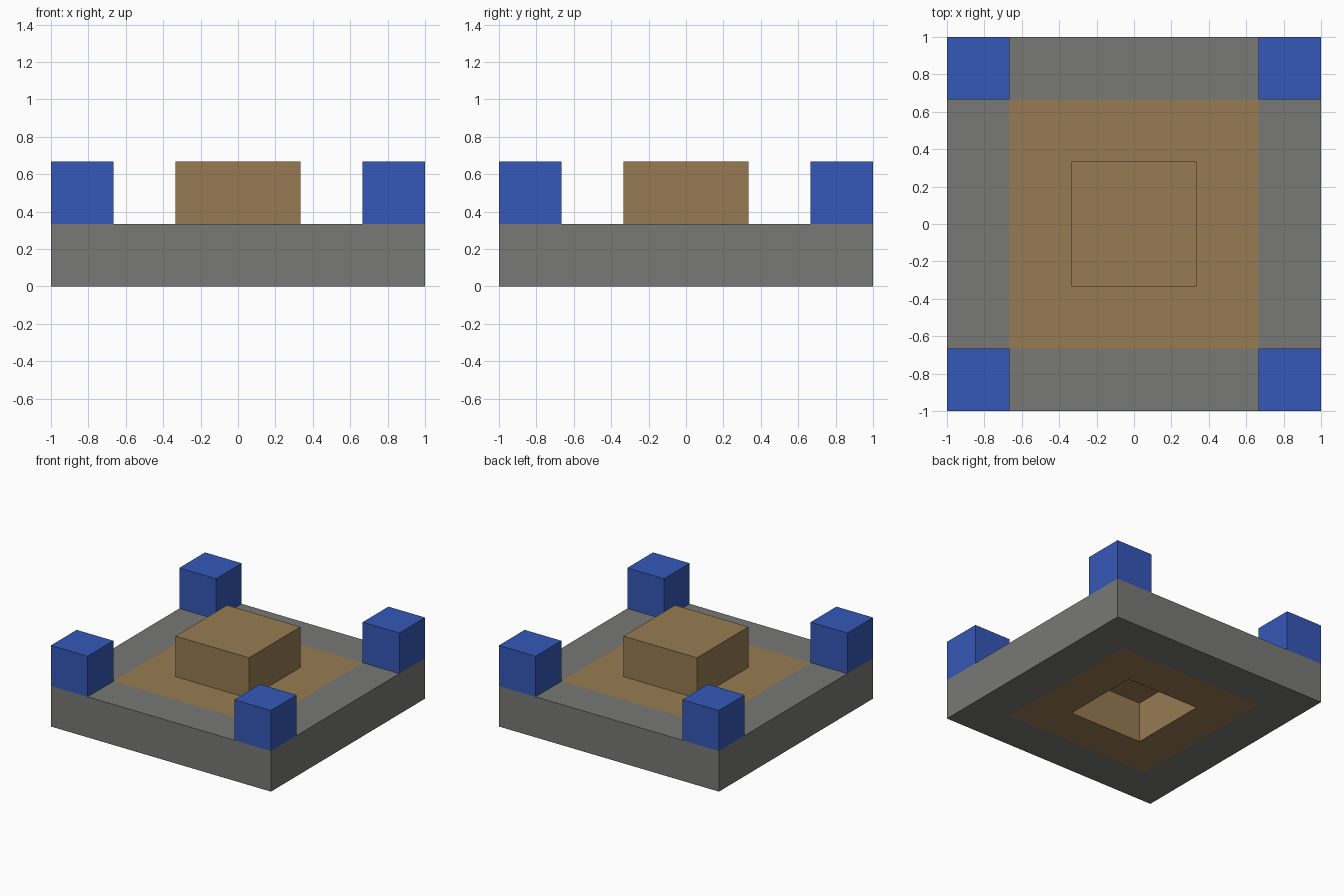
import bpy, bmesh
from mathutils import Matrix, Vector

if "Cube" in bpy.data.objects:
    bpy.data.objects.remove(bpy.data.objects["Cube"], do_unlink=True)

U = 1 / 3  # one block


def material(name, rgb):
    linear = [((c / 255 + 0.055) / 1.055) ** 2.4 for c in rgb]
    mat = bpy.data.materials.new(name)
    mat.use_nodes = True
    mat.diffuse_color = (*linear, 1)
    mat.node_tree.nodes["Principled BSDF"].inputs["Base Color"].default_value = (*linear, 1)
    return mat


grey = material("stone grey", (120, 120, 118))
brown = material("earth brown", (151, 123, 82))
blue = material("blue", (53, 88, 184))


def add_object(name, bm, *mats):
    mesh = bpy.data.meshes.new(name)
    bm.to_mesh(mesh)
    bm.free()
    for mat in mats:
        mesh.materials.append(mat)
    obj = bpy.data.objects.new(name, mesh)
    bpy.context.collection.objects.link(obj)
    return obj


def box(name, x, y, width, mat):
    """Square block standing on the slab."""
    bm = bmesh.new()
    place = Matrix.Translation((x, y, 1.5 * U)) @ Matrix.Diagonal((width, width, U, 1))
    bmesh.ops.create_cube(bm, size=1, matrix=place)
    return add_object(name, bm, mat)


# Slab: grey border, brown middle, open square hole in the centre
bm = bmesh.new()
bmesh.ops.create_grid(bm, x_segments=6, y_segments=6, size=1,
                      matrix=Matrix.Translation((0, 0, U)))
hole = []
for face in bm.faces:
    c = face.calc_center_median()
    reach = max(abs(c.x), abs(c.y))
    face.material_index = 1 if reach < 2 * U else 0
    if reach < U:
        hole.append(face)
bmesh.ops.delete(bm, geom=hole, context='FACES')
slab = add_object("base_slab", bm, grey, brown)
thick = slab.modifiers.new("thickness", 'SOLIDIFY')
thick.thickness = U
thick.offset = -1

# Raised middle block, closing the hole from above
box("centre_block", 0, 0, 2 * U, brown)

# Corner posts
for side, sx in (("left", 1), ("right", -1)):
    for end, sy in (("front", -1), ("back", 1)):
        box(f"{end}_{side}_post", sx * 2.5 * U, sy * 2.5 * U, U, blue)
